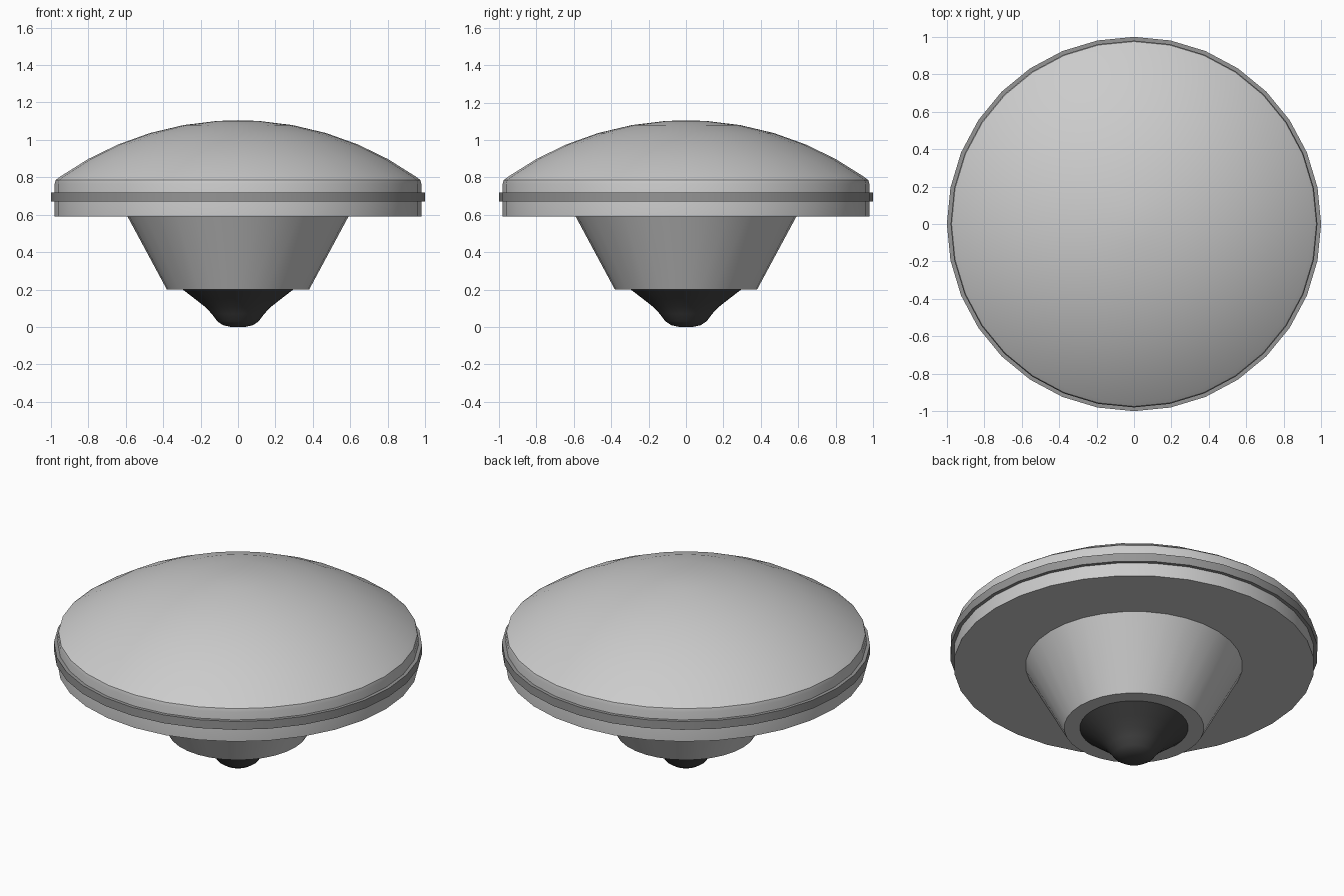
import bpy, bmesh, math

if "Cube" in bpy.data.objects:
    bpy.data.objects.remove(bpy.data.objects["Cube"])

SIDES = 32


def paint(name, value):
    mat = bpy.data.materials.new(name)
    mat.diffuse_color = (value, value, value, 1)
    mat.use_nodes = True
    mat.node_tree.nodes["Principled BSDF"].inputs["Base Color"].default_value = mat.diffuse_color
    return mat


def lathe(name, profile, mat=None, angle=35):
    """Revolve (radius, z) points about z; a radius of 0 makes a pole."""
    bm = bmesh.new()
    verts = [bm.verts.new((r, 0, z)) for r, z in profile]
    edges = [bm.edges.new(pair) for pair in zip(verts, verts[1:])]
    bmesh.ops.spin(bm, geom=verts + edges, cent=(0, 0, 0), axis=(0, 0, 1),
                   angle=math.tau, steps=SIDES, use_duplicate=False)
    bmesh.ops.remove_doubles(bm, verts=bm.verts[:], dist=1e-4)
    bmesh.ops.recalc_face_normals(bm, faces=bm.faces[:])
    mesh = bpy.data.meshes.new(name)
    bm.to_mesh(mesh)
    bm.free()
    obj = bpy.data.objects.new(name, mesh)
    bpy.context.collection.objects.link(obj)
    if mat:
        mesh.materials.append(mat)
    bpy.ops.object.select_all(action='DESELECT')
    obj.select_set(True)
    bpy.context.view_layer.objects.active = obj
    bpy.ops.object.shade_smooth_by_angle(angle=math.radians(angle))
    return obj


# Domed cap: shallow spherical crown over a short upright rim
R, TOP = 1.65, 1.105
crown = [(r, TOP - R + math.sqrt(R * R - r * r))
         for r in (0.95, 0.80, 0.64, 0.47, 0.29, 0.11, 0)]
lathe("dome_cap", [(0, 0.59), (0.98, 0.59), (0.98, 0.765), (0.975, 0.785)] + crown)

# Dark band around the rim
lathe("rim_band", [(0.96, 0.67), (1.0, 0.67), (1.0, 0.72), (0.96, 0.72), (0.96, 0.67)],
      paint("band_grey", 0.3))

# Tapered housing under the cap
lathe("tapered_base", [(0, 0.20), (0.38, 0.20), (0.59, 0.59), (0, 0.59)])

# Dark flared tip at the bottom
lathe("tip", [(0, 0), (0.04, 0.001), (0.08, 0.01), (0.11, 0.03), (0.14, 0.07),
              (0.175, 0.107), (0.23, 0.15), (0.295, 0.20), (0, 0.20)],
      paint("tip_black", 0.06))
